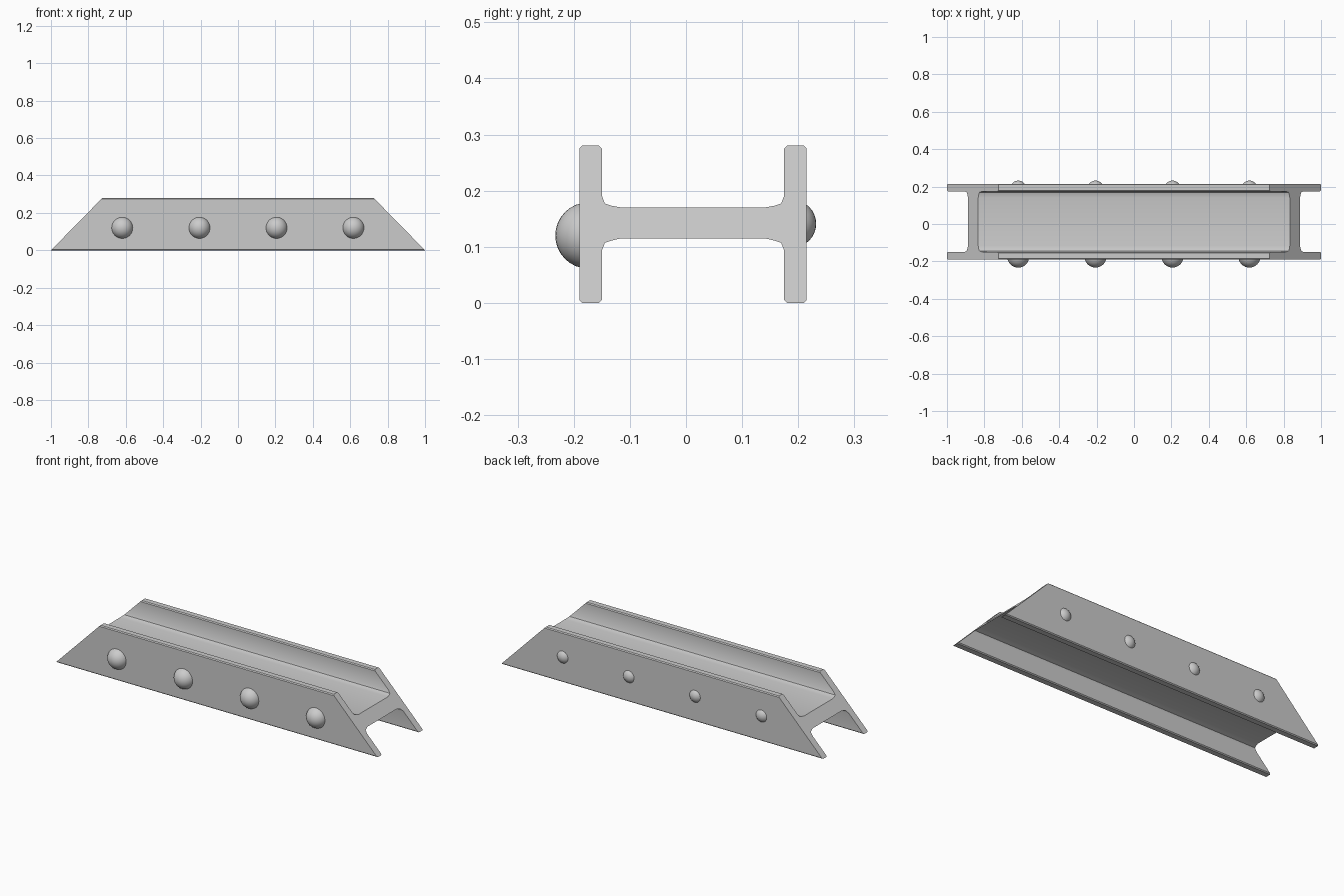
import bpy, bmesh

if "Cube" in bpy.data.objects:
    bpy.data.objects.remove(bpy.data.objects["Cube"])

YC, H = 0.0125, 0.28          # profile centre in y, flange height
SLOPE = 0.275 / H             # run of the slanted ends


def finish(name, bm, angle=0.6):
    bmesh.ops.recalc_face_normals(bm, faces=bm.faces)
    me = bpy.data.meshes.new(name)
    bm.to_mesh(me)
    bm.free()
    ob = bpy.data.objects.new(name, me)
    bpy.context.collection.objects.link(ob)
    bpy.ops.object.select_all(action='DESELECT')
    bpy.context.view_layer.objects.active = ob
    ob.select_set(True)
    bpy.ops.object.shade_smooth_by_angle(angle=angle)
    return ob


# H-shaped beam: half profile, mirrored, then spanned between slanted ends
c = 0.005
half = [(0.128, 0.115), (0.145, 0.111), (0.157, 0.107), (0.1625, 0.093),
        (0.1625, c), (0.1625 + c, 0.0), (0.2025 - c, 0.0), (0.2025, c),
        (0.2025, H - c), (0.2025 - c, H), (0.1625 + c, H), (0.1625, H - c),
        (0.1625, 0.191), (0.157, 0.177), (0.145, 0.173), (0.128, 0.17)]
profile = half + [(-y, z) for y, z in reversed(half)]
bm = bmesh.new()
ends = [[bm.verts.new((s * (1 - z * SLOPE), y + YC, z)) for y, z in profile]
        for s in (-1, 1)]
n = len(profile)
for i in range(n):
    j = (i + 1) % n
    bm.faces.new((ends[0][i], ends[0][j], ends[1][j], ends[1][i]))
for ring in ends:
    bm.faces.new(ring)
finish("beam", bm)


# Domed rivets: spheres cut off just inside the flange
def rivets(name, y, z, r, cut, side):
    for k, x in enumerate((-0.619, -0.206, 0.206, 0.617)):
        bm = bmesh.new()
        bmesh.ops.create_uvsphere(bm, u_segments=32, v_segments=16, radius=r)
        bmesh.ops.translate(bm, verts=bm.verts, vec=(x, y, z))
        bmesh.ops.bisect_plane(bm, geom=bm.verts[:] + bm.edges[:] + bm.faces[:],
                               plane_co=(0, cut, 0), plane_no=(0, side, 0),
                               clear_inner=True)
        bmesh.ops.holes_fill(bm, edges=[e for e in bm.edges if e.is_boundary])
        finish(f"{name}_{k + 1}", bm)


rivets("front_rivet", -0.174, 0.12, 0.059, -0.18, -1)
rivets("back_rivet", 0.1895, 0.141, 0.0425, 0.205, 1)
